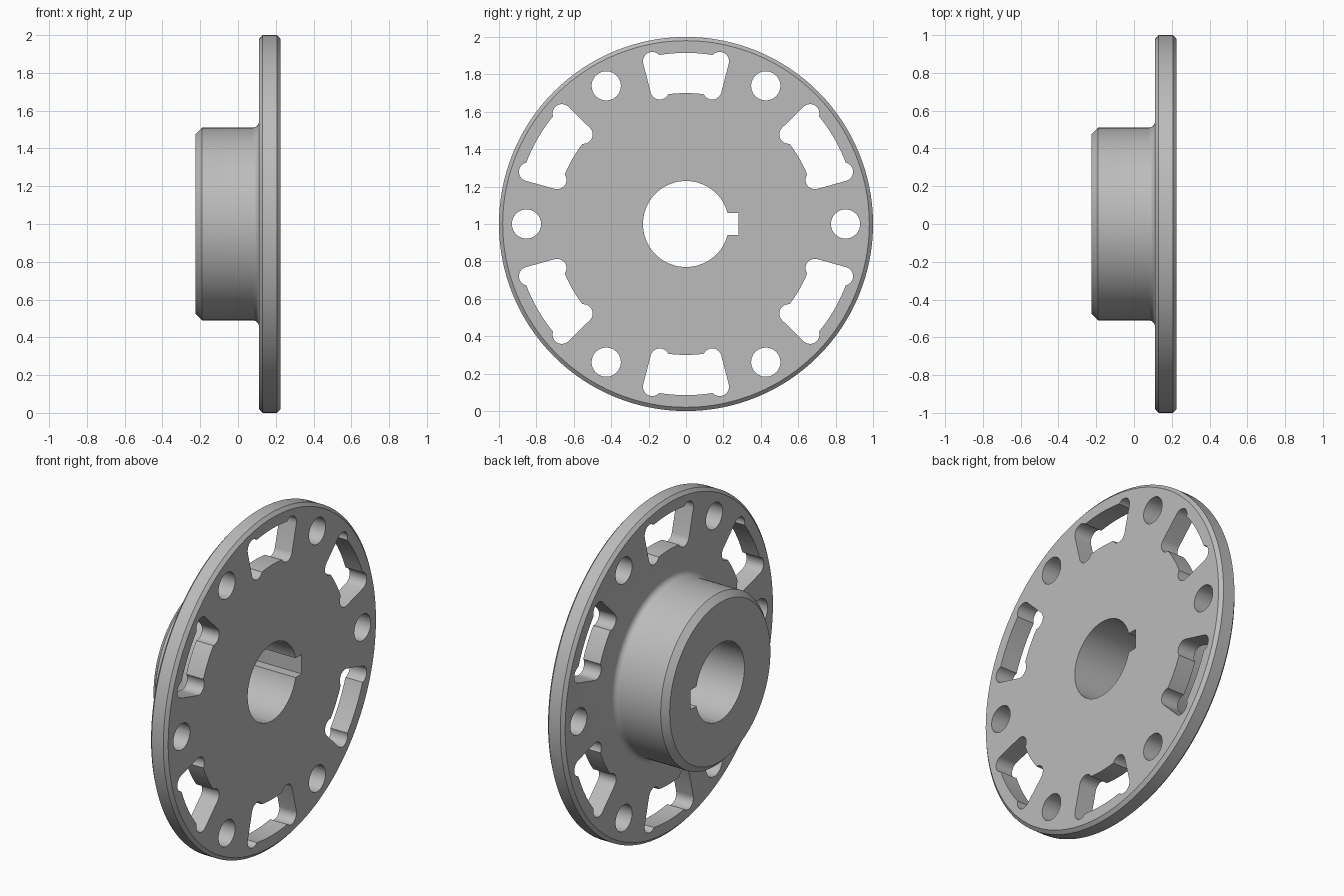
import bpy, bmesh
from math import pi, sin, cos, acos, atan2, hypot, radians
from mathutils import Matrix, Vector

if "Cube" in bpy.data.objects:
    bpy.data.objects.remove(bpy.data.objects["Cube"])

steel = bpy.data.materials.new("grey steel")
steel.use_nodes = True
GREY = (0.5, 0.5, 0.5, 1)
steel.diffuse_color = GREY
steel.node_tree.nodes["Principled BSDF"].inputs["Base Color"].default_value = GREY

HALF = 0.225          # half the thickness along x
FLANGE = 0.112        # inner face of the flange
HUB_R, BORE_R = 0.51, 0.23
CENTRE = Vector((0, 0, 1))


def new_object(name, bm):
    bmesh.ops.recalc_face_normals(bm, faces=bm.faces)
    mesh = bpy.data.meshes.new(name)
    bm.to_mesh(mesh)
    bm.free()
    mesh.materials.append(steel)
    obj = bpy.data.objects.new(name, mesh)
    bpy.context.collection.objects.link(obj)
    obj.location = CENTRE
    return obj


def arc(cy, cz, r, start, end, steps):
    angles = [start + (end - start) * i / steps for i in range(steps + 1)]
    return [(cy + r * cos(a), cz + r * sin(a)) for a in angles]


def prism(bm, outline, turn=0):
    """Extrude a (y, z) outline along x, turned about the axle."""
    rot = Matrix.Rotation(turn, 3, 'X')
    verts = [bm.verts.new(rot @ Vector((-0.5, y, z))) for y, z in outline]
    face = bm.faces.new(verts)
    out = bmesh.ops.extrude_face_region(bm, geom=[face])
    moved = [v for v in out["geom"] if isinstance(v, bmesh.types.BMVert)]
    bmesh.ops.translate(bm, verts=moved, vec=(1, 0, 0))


def slot_outline():
    """Trapezoid window with round relief corners, centred on +z."""
    r, inner_r, outer_r = 0.05, 0.70, 0.915
    iy, iz, oy, oz = 0.14, 0.715, 0.18, 0.87
    side = atan2(iy - oy, oz - iz)           # normal of the slanted side

    def meet(cy, cz, ring):
        c = hypot(cy, cz)
        return atan2(cz, cy) + acos((ring**2 - c**2 - r**2) / (2 * c * r))

    low = arc(iy, iz, r, meet(iy, iz, inner_r) - 2 * pi, side, 12)
    high = arc(oy, oz, r, side, meet(oy, oz, outer_r), 12)
    a_low = atan2(low[0][1], low[0][0])
    a_high = atan2(high[-1][1], high[-1][0])
    bottom = arc(0, 0, inner_r, pi / 2, a_low, 4)[:-1]
    top = arc(0, 0, outer_r, a_high, pi / 2, 4)[1:]
    right = bottom + low + high + top
    left = [(-y, z) for y, z in reversed(right[1:-1])]
    return right + left


# Flange and hub: one profile (x, radius) turned about the axle
fillet = 0.035
profile = [(-HALF, BORE_R), (-HALF, HUB_R - 0.035), (-HALF + 0.035, HUB_R)]
profile += [(FLANGE - fillet + fillet * sin(t), HUB_R + fillet - fillet * cos(t))
            for t in [pi / 2 * i / 6 for i in range(7)]]
profile += [(FLANGE, 0.98), (FLANGE + 0.018, 1), (HALF - 0.018, 1),
            (HALF, 0.98), (HALF, BORE_R)]
bm = bmesh.new()
pts = [bm.verts.new((x, 0, r)) for x, r in profile]
edges = [bm.edges.new((a, b)) for a, b in zip(pts, pts[1:] + pts[:1])]
bmesh.ops.spin(bm, geom=pts + edges, cent=(0, 0, 0), axis=(1, 0, 0),
               angle=2 * pi, steps=128, use_duplicate=False)
bmesh.ops.remove_doubles(bm, verts=bm.verts, dist=0.0001)
body = new_object("flanged_hub", bm)

# Cutter: six windows, six bolt holes and the keyway
bm = bmesh.new()
for k in range(6):
    prism(bm, slot_outline(), k * pi / 3)
    prism(bm, arc(0.853, 0, 0.078, 0, 2 * pi, 40)[:-1], k * pi / 3)
prism(bm, [(0.1, -0.058), (0.28, -0.058), (0.28, 0.058), (0.1, 0.058)])
cutter = new_object("opening_cutter", bm)
cutter.hide_render = True

cut = body.modifiers.new("openings", 'BOOLEAN')
cut.operation = 'DIFFERENCE'
cut.solver = 'EXACT'
cut.object = cutter

# Apply the cut, then smooth the round surfaces
bpy.ops.object.select_all(action='DESELECT')
bpy.context.view_layer.objects.active = body
body.select_set(True)
bpy.ops.object.modifier_apply(modifier=cut.name)
bpy.data.objects.remove(cutter)
bpy.ops.object.shade_smooth_by_angle(angle=radians(25))
